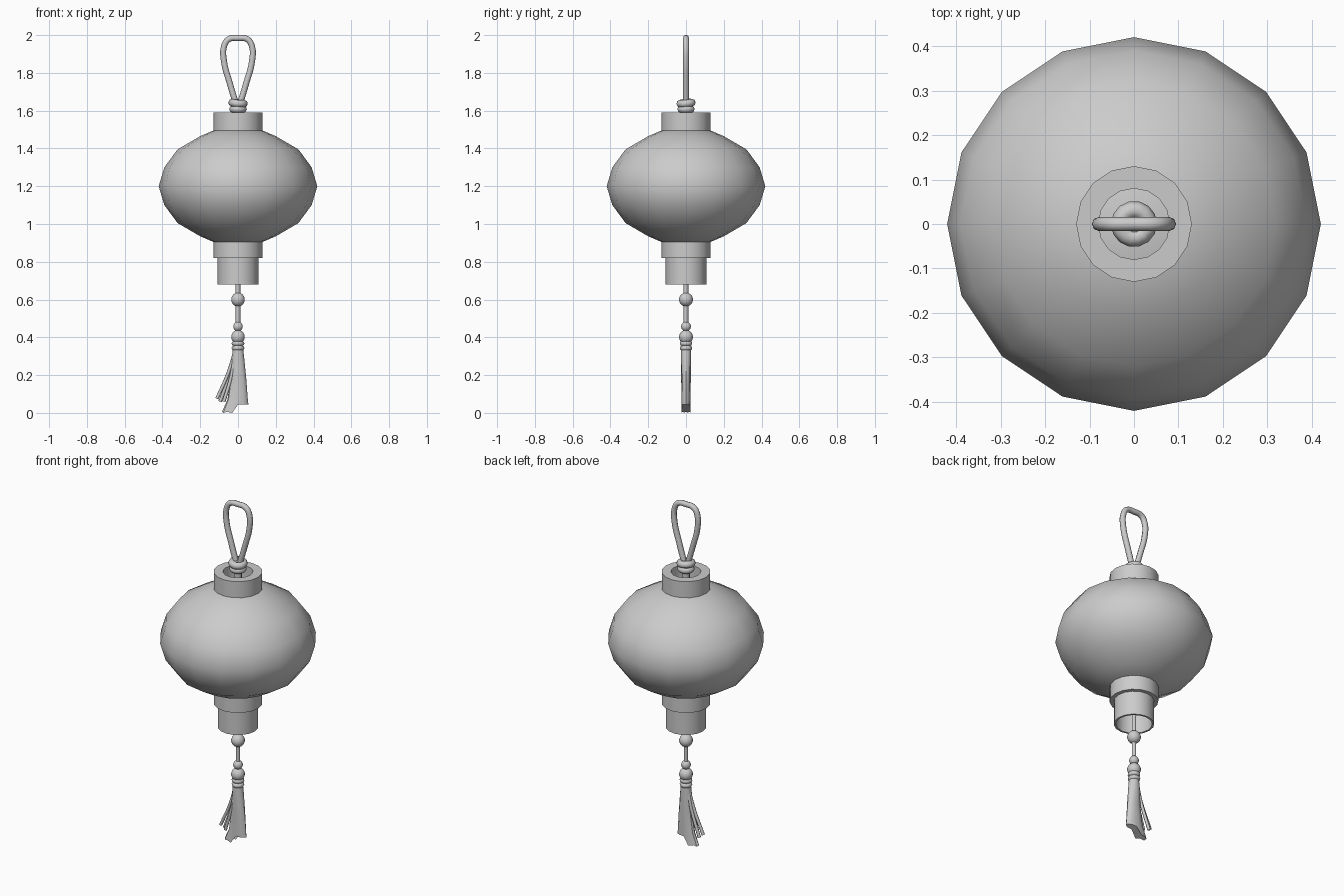
import bpy, bmesh, math
from mathutils import Vector

cube = bpy.data.objects.get("Cube")
if cube:
    bpy.data.objects.remove(cube, do_unlink=True)

GREY = (0.6, 0.6, 0.6, 1)
mat = bpy.data.materials.new("plain grey")
mat.use_nodes = True
mat.diffuse_color = GREY
mat.node_tree.nodes["Principled BSDF"].inputs["Base Color"].default_value = GREY


def finish(obj, angle=40):
    """Give the object its material and smooth its gentle edges."""
    obj.data.materials.clear()
    obj.data.materials.append(mat)
    bpy.ops.object.select_all(action='DESELECT')
    obj.select_set(True)
    bpy.context.view_layer.objects.active = obj
    bpy.ops.object.shade_smooth_by_angle(angle=math.radians(angle))
    return obj


def from_bmesh(name, bm, angle=40):
    bmesh.ops.remove_doubles(bm, verts=bm.verts, dist=1e-5)
    bmesh.ops.recalc_face_normals(bm, faces=bm.faces)
    mesh = bpy.data.meshes.new(name)
    bm.to_mesh(mesh)
    bm.free()
    obj = bpy.data.objects.new(name, mesh)
    bpy.context.collection.objects.link(obj)
    return finish(obj, angle)


def lathe(name, profile, sides=16, closed=False, angle=40):
    """Spin (radius, z) points around the z axis."""
    bm = bmesh.new()
    verts = [bm.verts.new((r, 0, z)) for r, z in profile]
    pairs = list(zip(verts, verts[1:]))
    if closed:
        pairs.append((verts[-1], verts[0]))
    edges = [bm.edges.new(p) for p in pairs]
    bmesh.ops.spin(bm, geom=verts + edges, axis=(0, 0, 1), cent=(0, 0, 0),
                   angle=math.tau, steps=sides)
    return from_bmesh(name, bm, angle)


def collar(name, inner, outer, low, high):
    return lathe(name, [(inner, low), (outer, low), (outer, high), (inner, high)],
                 closed=True)


def bead(name, radius, z):
    bpy.ops.mesh.primitive_uv_sphere_add(segments=14, ring_count=9, radius=radius,
                                         location=(0, 0, z))
    bpy.context.object.name = name
    return finish(bpy.context.object, 60)


def ring(name, radius, thick, z, tilt=0):
    bpy.ops.mesh.primitive_torus_add(major_segments=14, minor_segments=8,
                                     major_radius=radius - thick, minor_radius=thick,
                                     location=(0, 0, z), rotation=(tilt, tilt, 0))
    bpy.context.object.name = name
    return finish(bpy.context.object, 60)


def cord(name, points, radius, smooth=True):
    """Round cord through the given points, turned into a mesh."""
    curve = bpy.data.curves.new(name, 'CURVE')
    curve.dimensions = '3D'
    curve.bevel_depth = radius
    curve.bevel_resolution = 2
    curve.resolution_u = 4
    curve.use_fill_caps = True
    spline = curve.splines.new('BEZIER')
    spline.bezier_points.add(len(points) - 1)
    for bp, co in zip(spline.bezier_points, points):
        bp.co = co
        bp.handle_left_type = bp.handle_right_type = 'AUTO' if smooth else 'VECTOR'
    obj = bpy.data.objects.new(name, curve)
    bpy.context.collection.objects.link(obj)
    bpy.ops.object.select_all(action='DESELECT')
    obj.select_set(True)
    bpy.context.view_layer.objects.active = obj
    bpy.ops.object.convert(target='MESH')
    return finish(bpy.context.object, 60)


# Lantern body
half = [(0.13, 0.295), (0.20, 0.265), (0.32, 0.195), (0.39, 0.1)]
body = [(0, 1.51)] + [(r, 1.2 + h) for r, h in half] + [(0.42, 1.2)]
body += [(r, 1.2 - h) for r, h in reversed(half)] + [(0, 0.89)]
lathe("lantern_body", body)

# Collars and open lower tube
collar("top_collar", 0.08, 0.13, 1.485, 1.59)
collar("bottom_collar", 0.08, 0.13, 0.82, 0.915)
collar("lower_tube", 0.097, 0.108, 0.68, 0.825)

# Hanging loop with its knot
side = [(0.012, 1.64), (0.045, 1.75), (0.074, 1.86), (0.074, 1.94), (0.05, 1.978)]
loop = [(-x, 0, z) for x, z in side] + [(0, 0, 1.984)]
loop += [(x, 0, z) for x, z in reversed(side)]
cord("hanging_loop", loop, 0.016)
ring("knot_upper", 0.052, 0.02, 1.64, 0.08)
ring("knot_lower", 0.047, 0.019, 1.608)
bead("knot_core", 0.036, 1.622)
cord("knot_stem", [(0, 0, 1.5), (0, 0, 1.62)], 0.022, False)

# Tassel cord and beads
cord("tassel_cord", [(0, 0, 0.9), (0, 0, 0.34)], 0.012, False)
bead("large_bead", 0.037, 0.60)
bead("small_bead", 0.026, 0.457)
bead("tassel_bead", 0.037, 0.402)
for i, z in enumerate((0.368, 0.343)):
    ring("tassel_wrap_%d" % (i + 1), 0.034, 0.014, z)

# Tassel skirt: flattened rings with a ragged hem
bm = bmesh.new()
SIDES = 14
rows = [(0, 0.026, 0.026, 0.35), (0, 0.032, 0.028, 0.3), (0.002, 0.042, 0.026, 0.18),
        (-0.002, 0.054, 0.025, 0.07), (-0.015, 0.07, 0.025, 0)]
rings = []
for k, (cx, rx, ry, z) in enumerate(rows):
    verts = []
    for i in range(SIDES):
        a = math.tau * i / SIDES
        fold = 1 - 0.15 * (i % 2) * (k > 1)
        x = cx + rx * math.cos(a)
        hem = 0
        if k == len(rows) - 1:
            hem = 0.045 if x > 0 else 0.006 * (i % 2)
        verts.append(bm.verts.new((x, ry * fold * math.sin(a), z + hem)))
    rings.append(verts)
for a, b in zip(rings, rings[1:]):
    for i in range(SIDES):
        j = (i + 1) % SIDES
        bm.faces.new((a[i], a[j], b[j], b[i]))
bm.faces.new(rings[0])
bm.faces.new(rings[-1])
from_bmesh("tassel_skirt", bm, 35)

# Loose strands swinging to one side
for i, (x, y, z) in enumerate([(-0.112, 0, 0.075), (-0.095, 0.012, 0.06),
                               (-0.075, -0.01, 0.06)]):
    start = Vector((-0.015, y * 0.5, 0.33))
    end = Vector((x, y, z))
    middle = start.lerp(end, 0.5) + Vector((0.012, 0, 0.01))
    cord("loose_strand_%d" % (i + 1), [start, middle, end], 0.009)
